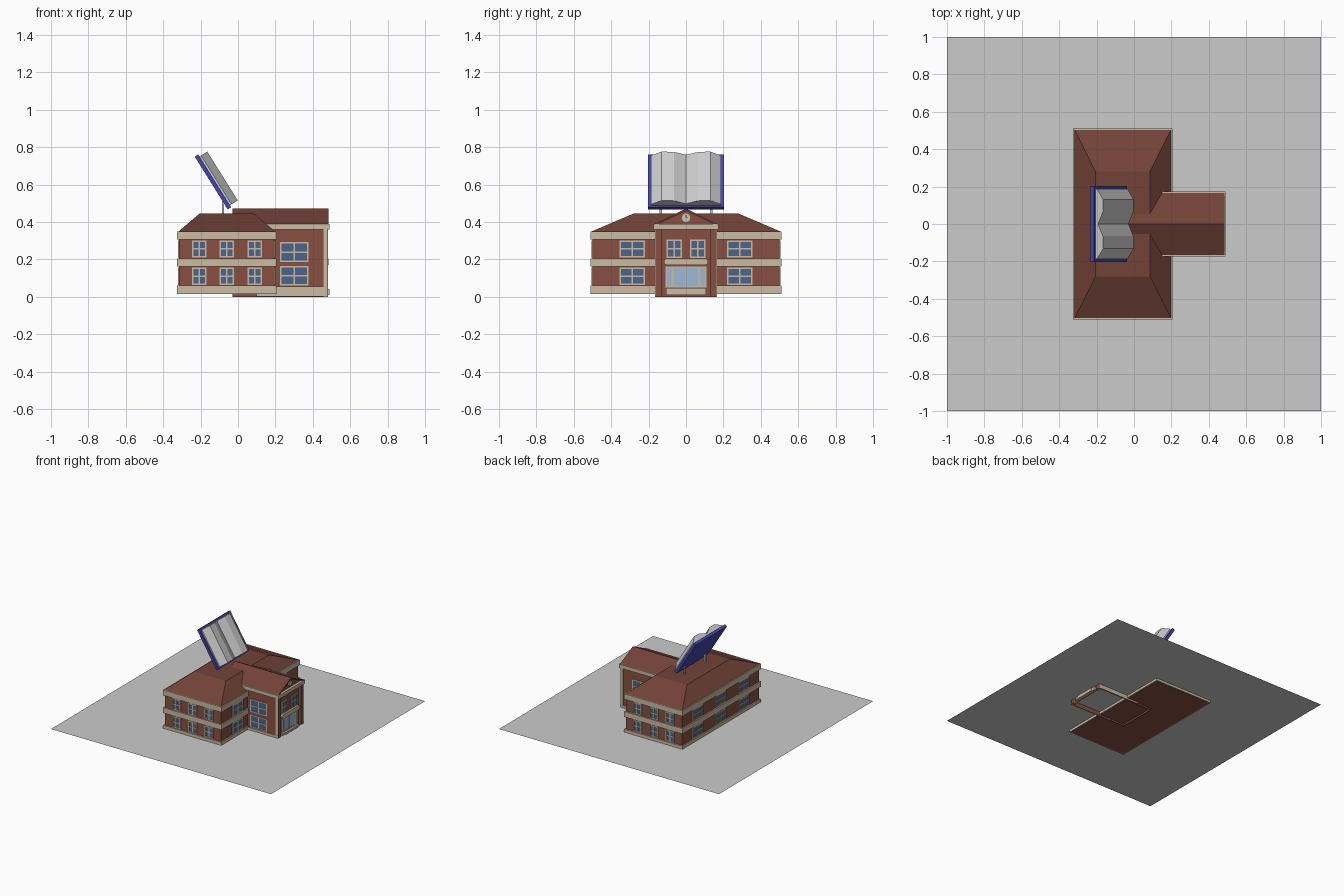
import bpy, bmesh, math
from mathutils import Vector

if "Cube" in bpy.data.objects:
    bpy.data.objects.remove(bpy.data.objects["Cube"])


def material(name, rgb):
    m = bpy.data.materials.new(name)
    m.diffuse_color = (*rgb, 1)
    m.use_nodes = True
    m.node_tree.nodes["Principled BSDF"].inputs["Base Color"].default_value = m.diffuse_color
    return m


BRICK = material("brick", (0.25, 0.08, 0.055))
ROOF = material("roof_red", (0.17, 0.055, 0.04))
STONE = material("stone", (0.60, 0.50, 0.37))
GLASS = material("window_glass", (0.07, 0.13, 0.26))
DOOR_GLASS = material("door_glass", (0.33, 0.48, 0.68))
BLUE = material("cover_blue", (0.06, 0.06, 0.42))


def finish(name, bm, mat=None):
    bmesh.ops.recalc_face_normals(bm, faces=bm.faces)
    me = bpy.data.meshes.new(name)
    bm.to_mesh(me)
    bm.free()
    ob = bpy.data.objects.new(name, me)
    bpy.context.collection.objects.link(ob)
    if mat:
        me.materials.append(mat)
    return ob


def boxes(name, spans, mat=None, open_bottom=False):
    """One object from several boxes given as (x0, x1, y0, y1, z0, z1)."""
    bm = bmesh.new()
    for x0, x1, y0, y1, z0, z1 in spans:
        vs = bmesh.ops.create_cube(bm, size=1)["verts"]
        for v in vs:
            v.co = Vector((x1 if v.co.x > 0 else x0,
                           y1 if v.co.y > 0 else y0,
                           z1 if v.co.z > 0 else z0))
    ob_faces = [f for f in bm.faces if open_bottom and all(abs(v.co.z - spans[0][4]) < 1e-6 for v in f.verts)]
    # recalculate while closed so the outside stays outside
    bmesh.ops.recalc_face_normals(bm, faces=bm.faces)
    bmesh.ops.delete(bm, geom=ob_faces, context='FACES_ONLY')
    return finish(name, bm, mat)


def prism(name, pts, d0, d1, place, mat=None):
    """Extrude a closed 2D profile from d0 to d1; place(p, q, d) gives 3D."""
    bm = bmesh.new()
    a = [bm.verts.new(place(p, q, d0)) for p, q in pts]
    b = [bm.verts.new(place(p, q, d1)) for p, q in pts]
    bm.faces.new(a)
    bm.faces.new(b[::-1])
    for i in range(len(pts)):
        j = (i + 1) % len(pts)
        bm.faces.new((a[i], a[j], b[j], b[i]))
    return finish(name, bm, mat)


def along_x(y, z, x):
    return Vector((x, y, z))


def windows(name, axis, wall, out, centres, width, floors, cols=2, rows=2, glass=GLASS):
    """Grid windows on a wall plane; axis is the wall normal, out its sign."""
    panes, bars = [], []

    def slab(a0, a1, z0, z1, depth):
        lo, hi = sorted((wall - out * 0.004, wall + out * depth))
        return (lo, hi, a0, a1, z0, z1) if axis == 'x' else (a0, a1, lo, hi, z0, z1)

    t = 0.004
    for c in centres:
        a0, a1 = c - width / 2, c + width / 2
        for z0, z1 in floors:
            panes.append(slab(a0, a1, z0, z1, 0.002))
            for i in range(cols + 1):
                a = a0 + width * i / cols
                bars.append(slab(a - t, a + t, z0 - t, z1 + t, 0.006))
            for i in range(rows + 1):
                z = z0 + (z1 - z0) * i / rows
                bars.append(slab(a0 - t, a1 + t, z - t, z + t, 0.005))
    boxes(name + "_panes", panes, glass)
    boxes(name + "_frames", bars, STONE)


# flat plot the building stands in
bm = bmesh.new()
bmesh.ops.create_grid(bm, x_segments=1, y_segments=1, size=1)
for v in bm.verts:
    v.co.z = 0.035
finish("plot_base", bm)

# main block with its three stone bands
boxes("main_walls", [(-0.315, 0.195, -0.5, 0.5, 0.014, 0.345)], BRICK)
boxes("stone_bands", [(-0.325, 0.205, -0.51, 0.51, z, z + 0.044) for z in (0.016, 0.161, 0.306)], STONE)

# hipped roof with flat top
bm = bmesh.new()
rings = []
for x0, x1, y, z in ((-0.317, 0.197, 0.502, 0.35), (-0.205, 0.085, 0.28, 0.445)):
    rings.append([bm.verts.new(p) for p in ((x0, -y, z), (x1, -y, z), (x1, y, z), (x0, y, z))])
bm.faces.new(rings[0])
bm.faces.new(rings[1])
for i in range(4):
    j = (i + 1) % 4
    bm.faces.new((rings[0][i], rings[0][j], rings[1][j], rings[1][i]))
finish("main_roof", bm, ROOF)

# main block windows, two storeys
FLOORS = ((0.068, 0.152), (0.214, 0.298))
for label, s in (("front", -1), ("back", 1)):
    windows(label + "_windows", 'y', s * 0.5, s, (-0.208, -0.06, 0.09), 0.07, FLOORS)
windows("right_windows", 'x', 0.195, 1, (-0.287, 0.287), 0.13, FLOORS)
windows("left_windows", 'x', -0.315, -1, (-0.3, 0, 0.3), 0.13, FLOORS)

# entrance wing
boxes("wing_walls", [(-0.03, 0.465, -0.158, 0.158, 0, 0.37)], BRICK, open_bottom=True)
boxes("wing_base_band", [(0.1, 0.475, s * 0.1625 - 0.0045, s * 0.1625 + 0.0045, 0.002, 0.055) for s in (-1, 1)], STONE)
boxes("wing_corner_strips", [(0.458, 0.478, s * 0.147 - 0.018, s * 0.147 + 0.018, 0, 0.36) for s in (-1, 1)], STONE)
boxes("wing_brick_piers", [(0.47, 0.481, s * 0.145 - 0.016, s * 0.145 + 0.016, 0, 0.36) for s in (-1, 1)], BRICK)
boxes("wing_cornice", [(0.05, 0.49, -0.173, 0.173, 0.36, 0.39)], STONE)
prism("wing_gable", [(-0.155, 0.389), (0.155, 0.389), (0, 0.462)], -0.02, 0.47, along_x, BRICK)
prism("wing_roof", [(-0.168, 0.389), (0, 0.471), (0.168, 0.389), (0.148, 0.389), (0, 0.459), (-0.148, 0.389)],
      -0.03, 0.483, along_x, ROOF)
for label, s in (("front", -1), ("back", 1)):
    windows("wing_" + label + "_windows", 'y', s * 0.158, s, (0.3,), 0.145, ((0.063, 0.16), (0.19, 0.288)))
windows("wing_upper_windows", 'x', 0.465, 1, (-0.064, 0.064), 0.075, ((0.21, 0.302),))

# entrance doors, step and blank rounded name board
windows("entrance_doors", 'x', 0.465, 1, (-0.09, 0.09), 0.032, ((0.054, 0.158),), 1, 1, DOOR_GLASS)
windows("entrance_door_leaves", 'x', 0.465, 1, (0,), 0.136, ((0.054, 0.158),), 2, 1, DOOR_GLASS)
boxes("entrance_step", [(0.46, 0.482, -0.108, 0.108, 0.01, 0.048),
                        (0.46, 0.489, -0.078, 0.078, 0.01, 0.042)], STONE)
board = []
for s in (1, -1):
    for i in range(7):
        a = math.radians(-90 + 30 * i)
        board.append((s * (0.1 + 0.018 * math.cos(a)), 0.187 + s * 0.018 * math.sin(a)))
prism("entrance_board", board, 0.463, 0.483, along_x, STONE)

# round gable clock: stone rim, grey face, hands
for name, r, x1, mat in (("clock_rim", 0.023, 0.478, STONE), ("clock_face", 0.018, 0.481, None)):
    circle = [(r * math.cos(i * math.pi / 10), 0.422 + r * math.sin(i * math.pi / 10)) for i in range(20)]
    prism(name, circle, 0.465, x1, along_x, mat)
boxes("clock_hands", [(0.48, 0.483, -0.0015, 0.0015, 0.422, 0.436),
                      (0.48, 0.483, 0, 0.01, 0.4205, 0.4235)], ROOF)

# open book leaning back over the roof
TILT = math.radians(32)
UP = Vector((-math.sin(TILT), 0, math.cos(TILT)))
OUT = Vector((math.cos(TILT), 0, math.sin(TILT)))
FOOT = Vector((-0.055, 0, 0.467))


def on_book(y, w, u):
    return FOOT + UP * u + OUT * w + Vector((0, y, 0))


prism("book_cover", [(-0.202, 0), (0.202, 0), (0.202, 0.022), (-0.202, 0.022)], 0, 0.333, on_book, BLUE)
half = [(0.187, 0.032), (0.13, 0.071), (0.065, 0.068)]
pages = [(-0.187, 0.02), (0.187, 0.02)] + half + [(0, 0.038)] + [(-y, w) for y, w in half[::-1]]
prism("book_pages", pages, 0.012, 0.32, on_book)

# two posts holding the book
boxes("book_posts", [(-0.086, -0.074, s * 0.135 - 0.006, s * 0.135 + 0.006, 0.44, 0.512) for s in (-1, 1)])
